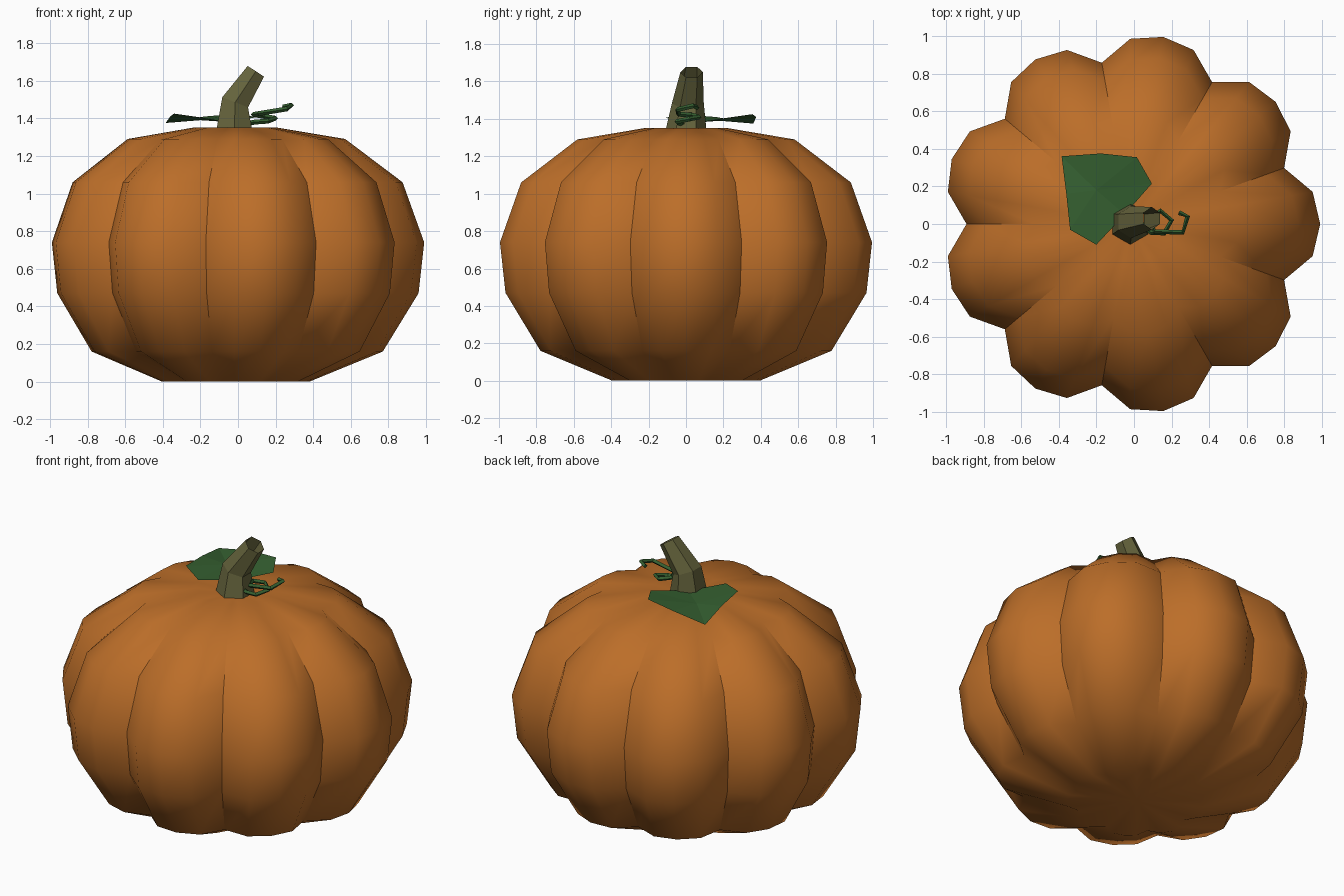
import bpy, math
from mathutils import Vector

if "Cube" in bpy.data.objects:
    bpy.data.objects.remove(bpy.data.objects["Cube"])


def material(name, rgb):
    m = bpy.data.materials.new(name)
    m.diffuse_color = (*rgb, 1)
    m.use_nodes = True
    m.node_tree.nodes["Principled BSDF"].inputs["Base Color"].default_value = m.diffuse_color
    return m


ORANGE = material("pumpkin orange", (0.50, 0.155, 0.022))
OLIVE = material("stem olive", (0.13, 0.125, 0.045))
GREEN = material("leaf green", (0.035, 0.115, 0.03))


def add(name, verts, faces, mat):
    me = bpy.data.meshes.new(name)
    me.from_pydata(verts, [], faces)
    me.materials.append(mat)
    ob = bpy.data.objects.new(name, me)
    bpy.context.collection.objects.link(ob)
    return ob


def bridge(rings, n):
    return [(r * n + i, r * n + (i + 1) % n, (r + 1) * n + (i + 1) % n, (r + 1) * n + i)
            for r in range(rings - 1) for i in range(n)]


# Pumpkin body: nine lobes, four segments each
CX = -0.02
PROFILE = [(0.40, 0), (0.79, 0.16), (0.98, 0.47), (1.01, 0.74),
           (0.895, 1.06), (0.59, 1.29), (0.23, 1.35)]
LOBE = [1.0, 0.975, 0.862, 0.975]
N = 36
verts = []
for r, z in PROFILE:
    for i in range(N):
        a = math.tau * i / N
        verts.append((CX + r * LOBE[i % 4] * math.cos(a), r * LOBE[i % 4] * math.sin(a), z))
faces = bridge(len(PROFILE), N)
verts += [(CX, 0, 0.0), (CX, 0, 1.33)]
top = (len(PROFILE) - 1) * N
for i in range(N):
    j = (i + 1) % N
    faces += [(j, i, len(verts) - 2), (top + i, top + j, len(verts) - 1)]
body = add("pumpkin_body", verts, faces, ORANGE)
bpy.context.view_layer.objects.active = body
body.select_set(True)
bpy.ops.object.shade_smooth_by_angle(angle=math.radians(40))

# Stem: open six-sided bent tube, (centre, radius, lean)
verts = []
for c, r, lean in [((-0.02, 0, 1.335), 0.11, 0), ((-0.015, 0.01, 1.485), 0.085, 0.38),
                   ((0.095, 0.03, 1.65), 0.06, 0.58)]:
    for i in range(6):
        a = math.radians(30 + 60 * i)
        x, y = r * math.cos(a), r * math.sin(a)
        verts.append(Vector(c) + Vector((x * math.cos(lean), y, -x * math.sin(lean))))
add("stem", verts, bridge(3, 6), OLIVE)

# Leaf: symmetric about the diagonal, slightly folded along its midrib
half = [(-0.20, -0.11, 1.405), (-0.34, -0.03, 1.425), (-0.36, 0.16, 1.41)]
verts = [(-0.05, 0.05, 1.38), (-0.2, 0.18, 1.39), (-0.385, 0.36, 1.375)]
verts += half + [(-y - 0.015, -x + 0.015, z) for x, y, z in half]
add("leaf", verts, [(0, 1, 3), (3, 1, 4), (4, 1, 5), (5, 1, 2),
                    (1, 0, 6), (1, 6, 7), (1, 7, 8), (1, 8, 2)], GREEN)

# Tendril: thin coiled four-sided tube
path = [(0.04, 0, 1.37), (0.09, -0.045, 1.38), (0.16, -0.05, 1.385), (0.2, 0.02, 1.40),
        (0.14, 0.07, 1.41), (0.08, 0.03, 1.42), (0.11, -0.04, 1.425),
        (0.26, -0.045, 1.45), (0.285, 0.04, 1.47), (0.24, 0.06, 1.46)]
verts = []
for k, p in enumerate(path):
    d = Vector(path[min(k + 1, len(path) - 1)]) - Vector(path[max(k - 1, 0)])
    side = d.cross(Vector((0, 0, 1))).normalized()
    up = side.cross(d).normalized()
    for s, u in [(1, 0), (0, 1), (-1, 0), (0, -1)]:
        verts.append(Vector(p) + (side * s + up * u) * 0.013)
last = (len(path) - 1) * 4
add("tendril", verts, bridge(len(path), 4) + [(3, 2, 1, 0), tuple(last + i for i in range(4))], GREEN)
